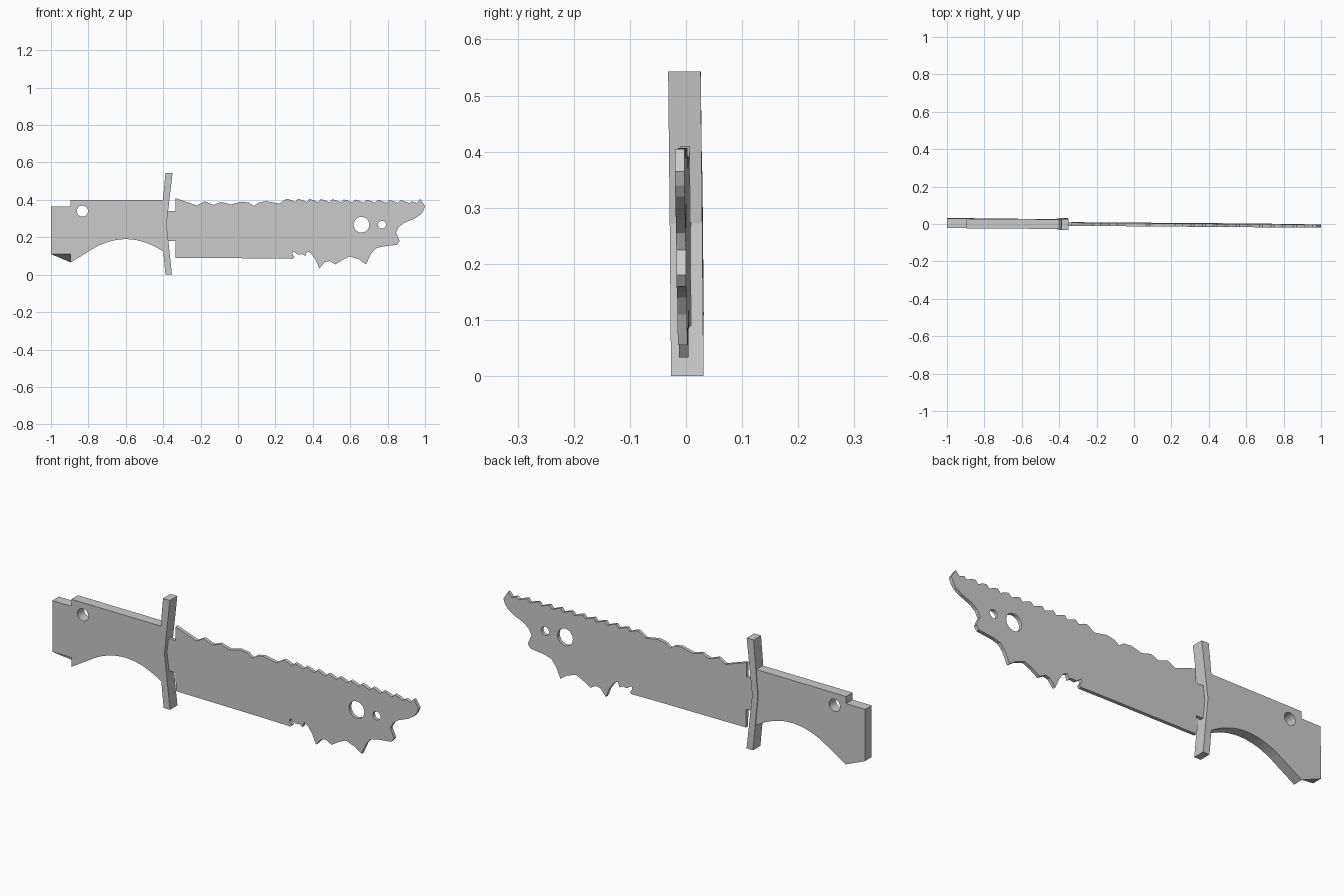
import bpy
import bmesh
import math

# Remove only the default cube
default_cube = bpy.data.objects.get("Cube")
if default_cube:
    bpy.data.objects.remove(default_cube, do_unlink=True)

# One plain grey for the whole knife
grey = bpy.data.materials.new("plain grey")
grey.use_nodes = True
colour = (0.6, 0.6, 0.6, 1)
grey.diffuse_color = colour
grey.node_tree.nodes["Principled BSDF"].inputs["Base Color"].default_value = colour


def lean(x, z):
    """The whole knife sits very slightly turned from the axes."""
    return -0.0075 * (x + 0.38) - 0.0095 * (z - 0.27)


def circle(cx, cz, radius, sides=24):
    """Closed ring of points for a drilled hole."""
    turn = 2 * math.pi / sides
    return [(cx + radius * math.cos(i * turn), cz + radius * math.sin(i * turn))
            for i in range(sides)]


def plate(name, outline, thickness, holes=(), reshape_back=None):
    """Fill an x-z outline with holes and give it thickness along y."""
    bm = bmesh.new()
    for loop in [outline, *holes]:
        verts = [bm.verts.new((x, 0, z)) for x, z in loop]
        for a, b in zip(verts, verts[1:] + verts[:1]):
            bm.edges.new((a, b))
    bmesh.ops.triangle_fill(bm, use_beauty=True, use_dissolve=False,
                            edges=bm.edges[:], normal=(0, -1, 0))
    front = list(bm.verts)
    extruded = bmesh.ops.extrude_face_region(bm, geom=bm.faces[:], use_keep_orig=True)
    back = [v for v in extruded["geom"] if isinstance(v, bmesh.types.BMVert)]
    for verts, side in ((front, -1), (back, 1)):
        for v in verts:
            v.co.y = side * thickness / 2 + lean(v.co.x, v.co.z)
    if reshape_back:
        for v in back:
            reshape_back(v)
    bmesh.ops.recalc_face_normals(bm, faces=bm.faces[:])
    mesh = bpy.data.meshes.new(name)
    bm.to_mesh(mesh)
    bm.free()
    mesh.materials.append(grey)
    obj = bpy.data.objects.new(name, mesh)
    bpy.context.collection.objects.link(obj)
    return obj


# Handle: stepped pommel end, arched finger grip, lanyard hole
HEEL_X, HEEL_Z, END_Z = -0.895, 0.065, 0.11
grip_start, grip_end, steps = -0.765, -0.395, 16
grip = []
for i in range(steps + 1):
    x = grip_start + (grip_end - grip_start) * i / steps
    grip.append((x, 0.19 - 1.65 * (x + 0.6) ** 2))
handle_outline = [(-1, END_Z), (HEEL_X, END_Z), (HEEL_X, HEEL_Z), *grip,
                  (grip_end, 0.4), (HEEL_X, 0.4), (HEEL_X, 0.365), (-1, 0.365)]


def slope_heel(v):
    """The heel notch is open at the front and slopes away at the back."""
    if abs(v.co.x - HEEL_X) < 0.001 and abs(v.co.z - END_Z) < 0.001:
        v.co.z = HEEL_Z + 0.001


plate("handle", handle_outline, 0.051, [circle(-0.832, 0.34, 0.03)], slope_heel)

# Guard: shallow chevron, its upper half mirrored downwards
MIDDLE = 0.2715
TIP = 2 * MIDDLE
guard_outline = [(-0.388, TIP), (-0.413, MIDDLE), (-0.388, 0),
                 (-0.353, 0), (-0.382, MIDDLE), (-0.35, TIP)]
plate("guard", guard_outline, 0.058)

# Blade: tang, ragged spine, hooked point and chipped lower edge
ROOT = -0.335
tang = [(ROOT, 0.09), (ROOT, 0.18), (-0.4, 0.18), (-0.4, 0.34), (ROOT, 0.34)]
spine = [(ROOT, 0.41), (-0.22, 0.37), (-0.18, 0.392), (-0.13, 0.373),
         (-0.09, 0.39), (-0.04, 0.375), (0.02, 0.39), (0.06, 0.385),
         (0.085, 0.367), (0.11, 0.385), (0.15, 0.393), (0.22, 0.38)]

# Repeating scallops along the front half of the spine
scallops = []
first, last, count = 0.26, 0.93, 11
pitch = (last - first) / count
for i in range(count):
    start = first + i * pitch
    drop = 0.008 * i / count
    scallops += [(start, 0.406 - drop), (start + pitch * 0.35, 0.4 - drop),
                 (start + pitch * 0.75, 0.389 - drop)]

point = [(0.93, 0.393), (0.955, 0.383), (0.975, 0.405), (1, 0.365), (0.99, 0.34),
         (0.975, 0.32), (0.945, 0.3), (0.89, 0.278), (0.86, 0.255), (0.845, 0.225),
         (0.865, 0.18), (0.85, 0.16), (0.77, 0.15), (0.735, 0.14)]
chips = [(0.71, 0.11), (0.685, 0.055), (0.65, 0.08), (0.6, 0.098), (0.56, 0.08),
         (0.52, 0.055), (0.49, 0.073), (0.465, 0.068), (0.435, 0.033), (0.415, 0.08),
         (0.39, 0.115), (0.37, 0.125), (0.36, 0.1), (0.345, 0.11), (0.32, 0.107),
         (0.295, 0.125), (0.29, 0.11), (0.303, 0.095), (0.295, 0.085), (0.17, 0.087)]
blade_outline = tang + spine + scallops + point + chips
plate("blade", blade_outline, 0.017,
      [circle(0.66, 0.267, 0.042), circle(0.77, 0.267, 0.021)])
